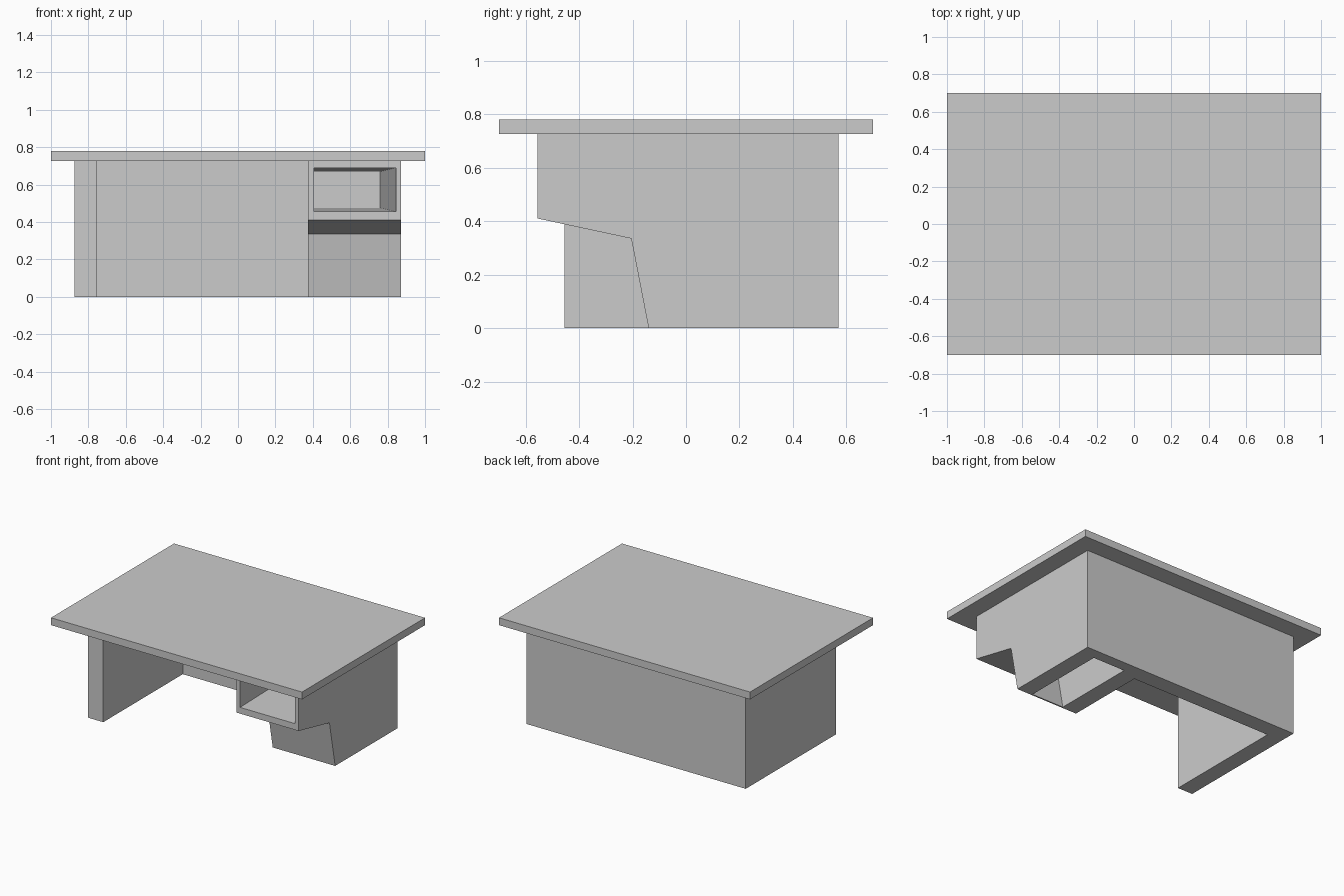
import bpy, bmesh

if "Cube" in bpy.data.objects:
    bpy.data.objects.remove(bpy.data.objects["Cube"])


def loft(name, ring_a, ring_b):
    """Solid between two matching rings of points."""
    bm = bmesh.new()
    a = [bm.verts.new(p) for p in ring_a]
    b = [bm.verts.new(p) for p in ring_b]
    n = len(a)
    bm.faces.new(a)
    bm.faces.new(b[::-1])
    for i in range(n):
        j = (i + 1) % n
        bm.faces.new((a[j], a[i], b[i], b[j]))
    bmesh.ops.recalc_face_normals(bm, faces=bm.faces)
    mesh = bpy.data.meshes.new(name)
    bm.to_mesh(mesh)
    bm.free()
    obj = bpy.data.objects.new(name, mesh)
    bpy.context.collection.objects.link(obj)
    return obj


def plan(name, pts, z0, z1):
    return loft(name, [(x, y, z0) for x, y in pts], [(x, y, z1) for x, y in pts])


def side_profile(name, pts, x0, x1):
    return loft(name, [(x0, y, z) for y, z in pts], [(x1, y, z) for y, z in pts])


def front_rect(x0, x1, z0, z1, y):
    return [(x0, y, z0), (x1, y, z0), (x1, y, z1), (x0, y, z1)]


def cut(target, cutter):
    mod = target.modifiers.new("cut", 'BOOLEAN')
    mod.operation = 'DIFFERENCE'
    mod.solver = 'EXACT'
    mod.object = cutter
    bpy.context.view_layer.objects.active = target
    bpy.ops.object.modifier_apply(modifier=mod.name)
    bpy.data.objects.remove(cutter, do_unlink=True)


TOP = 0.727

# Overhanging desk top
plan("desk_top", [(-1, -0.7), (1, -0.7), (1, 0.7), (-1, 0.7)], TOP, 0.78)

# Left side panel and back panel in one L shape
plan("side_and_back_panel",
     [(-0.875, -0.455), (-0.755, -0.455), (-0.755, 0.45),
      (0.375, 0.45), (0.375, 0.57), (-0.875, 0.57)], 0, TOP)

# Pedestal with undercut front
pedestal = side_profile("pedestal",
                        [(-0.555, TOP), (-0.555, 0.41), (-0.205, 0.335),
                         (-0.14, 0), (0.57, 0), (0.57, TOP)], 0.375, 0.872)

# Open shelf, tapering towards the back
cut(pedestal, loft("shelf_cutter",
                   front_rect(0.405, 0.845, 0.455, 0.69, -0.56),
                   front_rect(0.405, 0.76, 0.475, 0.67, 0.45)))

# Hollow underside behind the sloped front
cut(pedestal, side_profile("hollow_cutter",
                           [(-0.128, -0.01), (-0.192, 0.32), (0.49, 0.32), (0.49, -0.01)],
                           0.495, 0.752))
